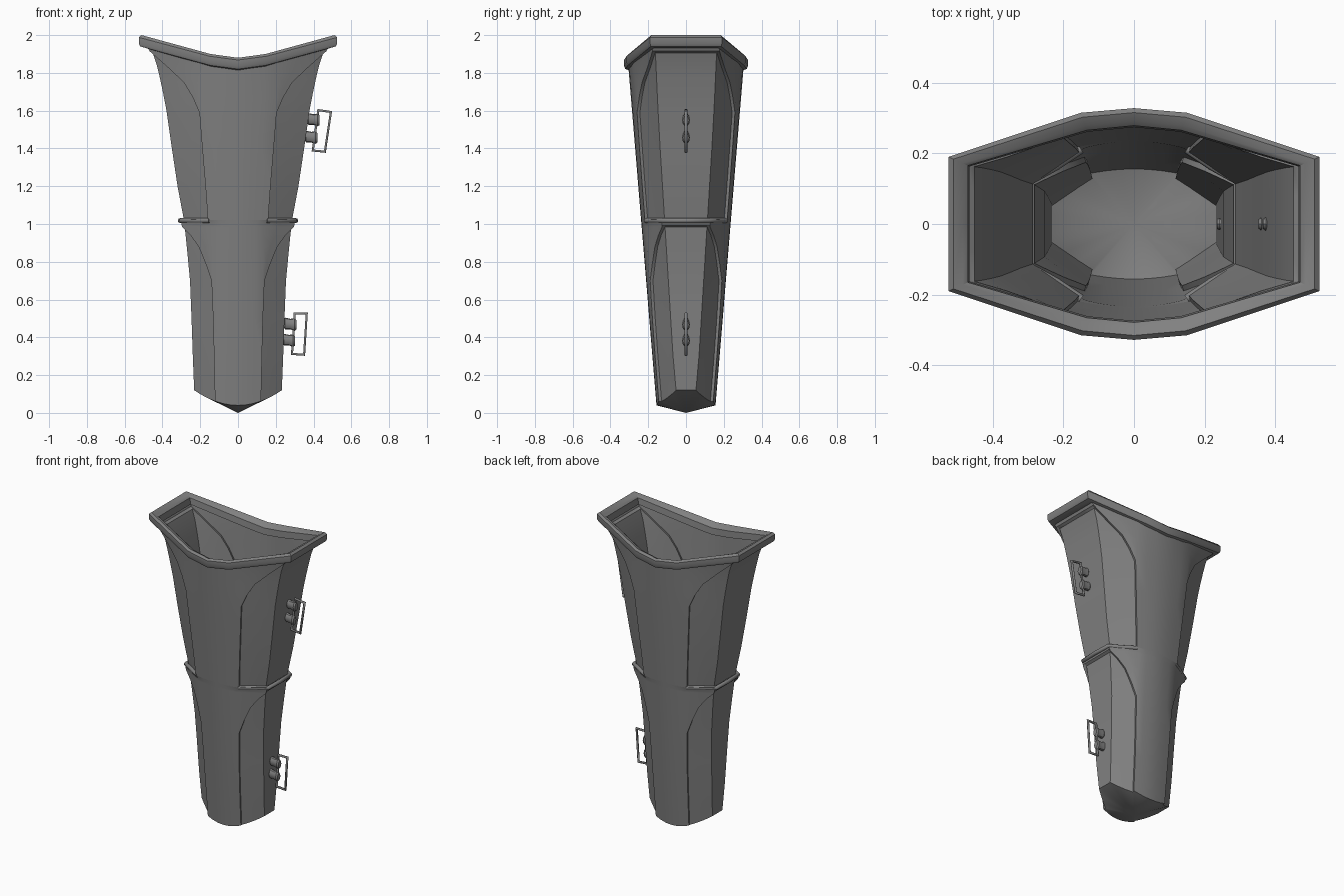
import bpy, bmesh, math
from mathutils import Vector

cube = bpy.data.objects.get("Cube")
if cube:
    bpy.data.objects.remove(cube)

mat = bpy.data.materials.new("dark_grey")
mat.use_nodes = True
GREY = (0.22, 0.22, 0.22, 1)
mat.diffuse_color = GREY
mat.node_tree.nodes["Principled BSDF"].inputs["Base Color"].default_value = GREY

STEP = 0.015  # how far the raised frame stands off the side panels


def finish(name, bm, smooth=True):
    bmesh.ops.remove_doubles(bm, verts=bm.verts, dist=0.0004)
    bmesh.ops.recalc_face_normals(bm, faces=bm.faces)
    me = bpy.data.meshes.new(name)
    bm.to_mesh(me)
    bm.free()
    me.materials.append(mat)
    ob = bpy.data.objects.new(name, me)
    bpy.context.collection.objects.link(ob)
    if smooth:
        bpy.ops.object.select_all(action='DESELECT')
        ob.select_set(True)
        bpy.context.view_layer.objects.active = ob
        bpy.ops.object.shade_smooth_by_angle(angle=math.radians(32))
    return ob


def lerp(table, t):
    for (a, va), (b, vb) in zip(table, table[1:]):
        if t <= b:
            return va + (vb - va) * max(0, t - a) / (b - a)
    return table[-1][1]


def mirror_ring(q):
    # quarter outline from (0, y) to (x, 0) becomes a closed ring
    r = q + [(x, -y, z) for x, y, z in q[-2::-1]]
    return r + [(-x, y, z) for x, y, z in r[-2:0:-1]]


def bridge(bm, rings, closed=False):
    vs = [[bm.verts.new(p) for p in r] for r in rings]
    n = len(vs[0])
    pairs = list(zip(vs, vs[1:])) + ([(vs[-1], vs[0])] if closed else [])
    for a, b in pairs:
        for i in range(n):
            j = (i + 1) % n
            bm.faces.new((a[i], a[j], b[j], b[i]))
    return vs


# half width by height, and the warps that curve the foot and the mouth
WIDTH = [(0.04, .232), (.4, .242), (.7, .254), (.9, .273), (1.02, .286),
         (1.2, .32), (1.4, .35), (1.6, .382), (1.75, .425), (1.84, .468)]
MOUTH = [(0, 0), (.15, .02), (.525, .12)]


def section(z, w, full=False):
    X = lerp(WIDTH, z)
    if full:
        w = X
    w = min(w, X)
    Y = .153 + .083 * z - STEP
    ys = .05 + .062 * z
    a = lerp([(0, .12), (1, .135), (1.02, .155), (1.6, .2), (1.84, .2)], z)
    prof = [(0, Y), (a * .5, Y * .98), (a, Y * .91), (X, ys)]

    def raised(x):
        return (x + STEP * (x / X) ** 2, lerp(prof, x) + STEP)
    inner = min(w, a)
    q = [raised(inner * k / 3) for k in range(4)]
    q += [raised(inner + (w - inner) * k / 2) for k in (1, 2)]
    q += [(w + (X - w) * k / 3, lerp(prof, w + (X - w) * k / 3)) for k in range(4)]
    if full:
        q[6:] = [(X + STEP, ys)] * 4
    q += [(q[-1][0], ys * .5), (q[-1][0], 0)]
    foot = .08 * max(0, 1 - (z - .04) / .26)
    mouth = min(1, max(0, (z - 1.5) / .3))
    return mirror_ring([(x, y, z + foot * min(1, x / X) ** 2 + mouth * lerp(MOUTH, x))
                        for x, y in q])


# lower shell with its closed foot
bm = bmesh.new()
vs = bridge(bm, [section(z, w) for z, w in
                 [(.04, .118), (.15, .12), (.3, .123), (.5, .128), (.7, .136),
                  (.79, .165), (.88, .2), (.94, .24), (.985, .281)]]
            + [section(.995, 0, True), section(1.025, 0, True)])
tip = bm.verts.new((0, 0, 0))
for i, v in enumerate(vs[0]):
    bm.faces.new((v, tip, vs[0][(i + 1) % len(vs[0])]))
finish("lower_shell", bm)

# upper shell, open at the mouth
bm = bmesh.new()
bridge(bm, [section(z, w) for z, w in
            [(1.02, .155), (1.2, .168), (1.4, .185), (1.58, .2), (1.65, .235),
             (1.71, .28), (1.76, .36), (1.805, .445)]]
       + [section(1.81, 0, True), section(1.84, 0, True)])
finish("upper_shell", bm)

# thick rim around the mouth
corners = [Vector((0, .328)), Vector((.15, .315)), Vector((.525, .19)), Vector((.525, 0))]
rings = []
for inset, dz in [(.035, -.068), (.008, -.06), (0, -.045), (0, -.012), (.014, 0),
                  (.04, -.012), (.055, -.025), (.06, -.068)]:
    rings.append(mirror_ring([(c.x - inset * (c.x > .5) - inset * .3 * (.1 < c.x < .5),
                               c.y - inset * (.9 if c.x < .5 else .45) * (c.y > 0),
                               1.88 + lerp(MOUTH, c.x) + dz) for c in corners]))
bm = bmesh.new()
bridge(bm, rings, closed=True)
finish("mouth_rim", bm)


def tube(name, pts, radius, cyclic=False, res=2):
    cu = bpy.data.curves.new(name, 'CURVE')
    cu.dimensions = '3D'
    cu.bevel_depth = radius
    cu.bevel_resolution = res
    cu.use_fill_caps = True
    sp = cu.splines.new('POLY')
    sp.points.add(len(pts) - 1)
    for p, c in zip(sp.points, pts):
        p.co = (*c, 1)
    sp.use_cyclic_u = cyclic
    cu.materials.append(mat)
    ob = bpy.data.objects.new(name, cu)
    bpy.context.collection.objects.link(ob)


# ledge lip on both sides where the lower shell overlaps the upper one
for name, s in (("left_lip", 1), ("right_lip", -1)):
    tube(name, [(s * x, y, 1.018) for x, y in
                [(.15, -.212), (.22, -.165), (.302, -.118), (.306, 0),
                 (.302, .118), (.22, .165), (.15, .212)]], .013)

# strap buckles on the left side: a wire loop held by two studs
LOOPS = {"upper": ([(.425, 1.603), (.492, 1.593), (.46, 1.383), (.396, 1.389)],
                   [(.40, 1.553), (.388, 1.46)]),
         "lower": ([(.30, .526), (.364, .526), (.35, .308), (.286, .312)],
                   [(.277, .47), (.27, .385)])}
for level, (loop, studs) in LOOPS.items():
    tube(level + "_buckle_loop", [(x, 0, z) for x, z in loop], .009, True, 1)
    for i, (x, z) in enumerate(studs):
        bm = bmesh.new()
        # stud turned around the x axis, with rounded ends
        prof = [(-.035, .016), (-.027, .022), (0, .02), (.022, .024), (.032, .018)]
        shape = [[(x + dx, r * .85 * math.cos(t), z - dx * .12 + r * 1.4 * math.sin(t))
                  for t in (k * math.tau / 12 for k in range(12))] for dx, r in prof]
        vs = bridge(bm, shape)
        bm.faces.new(vs[0])
        bm.faces.new(vs[-1])
        finish(f"{level}_buckle_stud_{i + 1}", bm)
